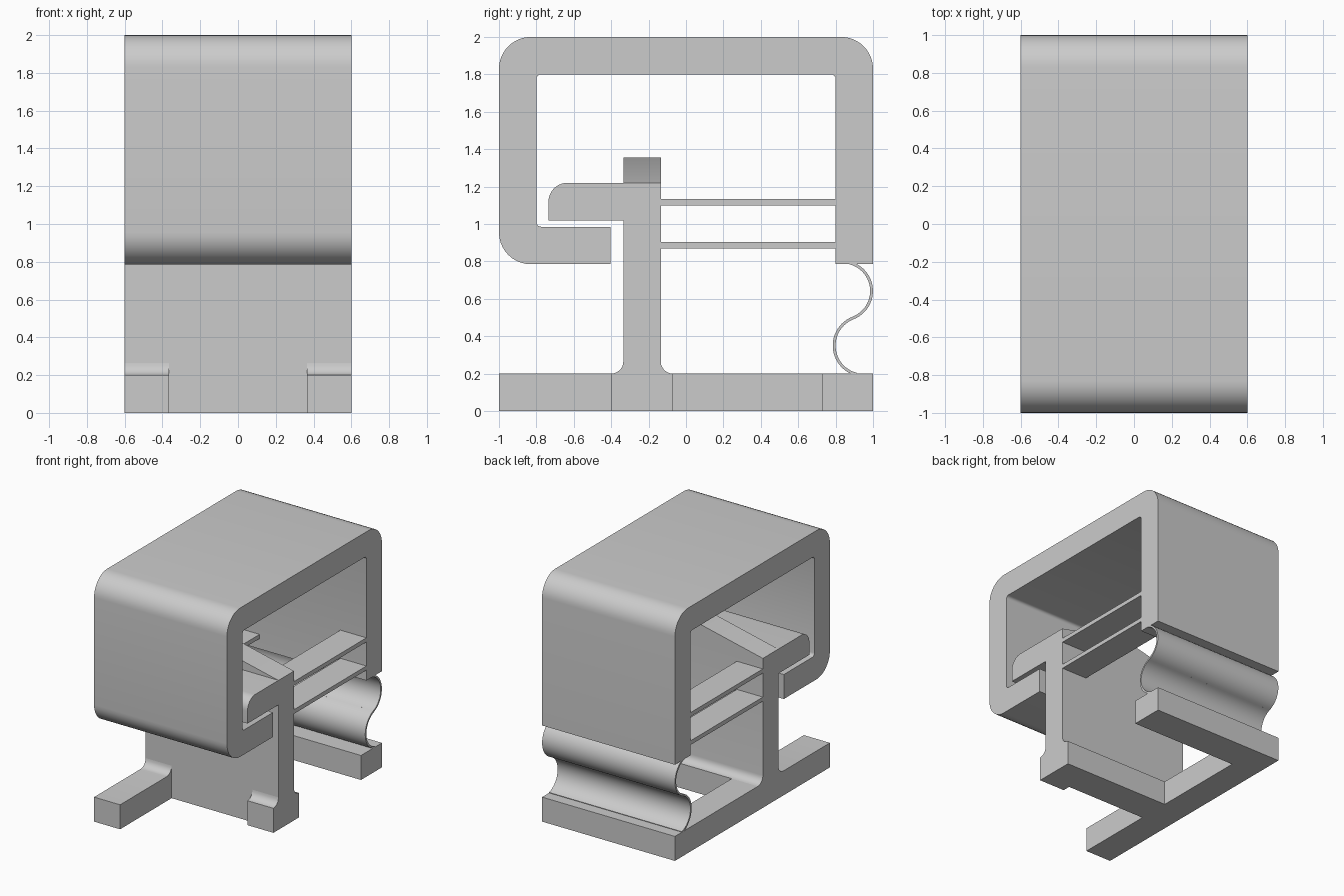
import bpy, bmesh, math

if "Cube" in bpy.data.objects:
    bpy.data.objects.remove(bpy.data.objects["Cube"])

grey = bpy.data.materials.new("plain_grey")
grey.diffuse_color = (0.6, 0.6, 0.6, 1)
grey.use_nodes = True
grey.node_tree.nodes["Principled BSDF"].inputs["Base Color"].default_value = grey.diffuse_color


def arc(cy, cz, r, a0, a1, n=10):
    """Points on an arc, angles in degrees."""
    return [(cy + r * math.cos(math.radians(a0 + (a1 - a0) * i / n)),
             cz + r * math.sin(math.radians(a0 + (a1 - a0) * i / n))) for i in range(n + 1)]


def extrude(name, pts, lo, hi, axis="x"):
    """Solid from a closed profile, pushed along one axis from lo to hi."""
    place = {"x": lambda a, b, t: (t, a, b),
             "y": lambda a, b, t: (a, t, b),
             "z": lambda a, b, t: (a, b, t)}[axis]
    bm = bmesh.new()
    ends = [[bm.verts.new(place(a, b, t)) for a, b in pts] for t in (lo, hi)]
    for loop in ends:
        bm.faces.new(loop)
    n = len(pts)
    for i in range(n):
        j = (i + 1) % n
        bm.faces.new((ends[0][i], ends[0][j], ends[1][j], ends[1][i]))
    bmesh.ops.recalc_face_normals(bm, faces=bm.faces[:])
    me = bpy.data.meshes.new(name)
    bm.to_mesh(me)
    bm.free()
    me.materials.append(grey)
    ob = bpy.data.objects.new(name, me)
    bpy.context.collection.objects.link(ob)
    bpy.ops.object.select_all(action="DESELECT")
    ob.select_set(True)
    bpy.context.view_layer.objects.active = ob
    bpy.ops.object.shade_smooth_by_angle(angle=math.radians(30))
    return ob


W, IN = 0.6, 0.365      # half width, inner edge of the side strips
R, r = 0.17, 0.025      # outer and inner corner radii of the frame

# Hooked frame: top, front, rear wall and the lower lip
extrude("frame",
        [(-0.405, 0.785)]
        + arc(-1 + R, 0.785 + R, R, 270, 180)
        + arc(-1 + R, 2 - R, R, 180, 90)
        + arc(1 - R, 2 - R, R, 90, 0)
        + [(1, 0.785), (0.8, 0.785)]
        + arc(0.8 - r, 1.8 - r, r, 0, 90, 4)
        + arc(-0.8 + r, 1.8 - r, r, 90, 180, 4)
        + arc(-0.8 + r, 0.985 + r, r, 180, 270, 4)
        + [(-0.405, 0.985)], -W, W)

# Upright wall with the catch hook on top and a rounded rear foot
extrude("wall_and_hook",
        [(-0.335, 0), (-0.335, 1.02), (-0.735, 1.02)]
        + arc(-0.635, 1.12, 0.1, 180, 90)
        + [(-0.135, 1.22)]
        + arc(-0.07, 0.265, 0.065, 180, 270, 6)
        + [(-0.07, 0)], -W, W)

# Shallow peaked ridge on the wall
extrude("ridge", [(-W, 1.22), (W, 1.22), (0, 1.355)], -0.335, -0.135, "y")

# Front feet: a long one on the left, a short stub on the right
for name, y0, x0, x1 in (("long_foot", -1, -W, -IN), ("short_foot", -0.4, IN, W)):
    extrude(name, [(y0, 0), (-0.335, 0)] + arc(-0.4, 0.265, 0.065, 0, -90, 6)
            + ([(y0, 0.2)] if y0 < -0.5 else []), x0, x1)

# Rear base: left side rail and back bar in one L shape
extrude("rear_base", [(-W, -0.07), (-IN, -0.07), (-IN, 0.73), (W, 0.73), (W, 1), (-W, 1)],
        0, 0.2, "z")

# Thin flexing strips between wall and frame, a pair on each side
for side, x0 in (("left", -W), ("right", IN)):
    for level, z in (("lower", 0.87), ("upper", 1.1)):
        extrude(f"{level}_{side}_strip",
                [(-0.135, z), (0.8, z), (0.8, z + 0.034), (-0.135, z + 0.034)],
                x0, x0 + W - IN)

# S-shaped leaf spring from the frame down to the base
t = 0.0075
c1, r1, c2, r2 = (0.837, 0.642), 0.155, (0.95, 0.35), 0.158
bend = math.degrees(math.atan2(c2[1] - c1[1], c2[0] - c1[0]))
outer = arc(*c1, r1 + t, 85, bend, 24) + arc(*c2, r2 - t, bend + 180, 255, 24)
inner = arc(*c1, r1 - t, 85, bend, 24) + arc(*c2, r2 + t, bend + 180, 255, 24)
extrude("leaf_spring", outer + inner[::-1], -W, W)
